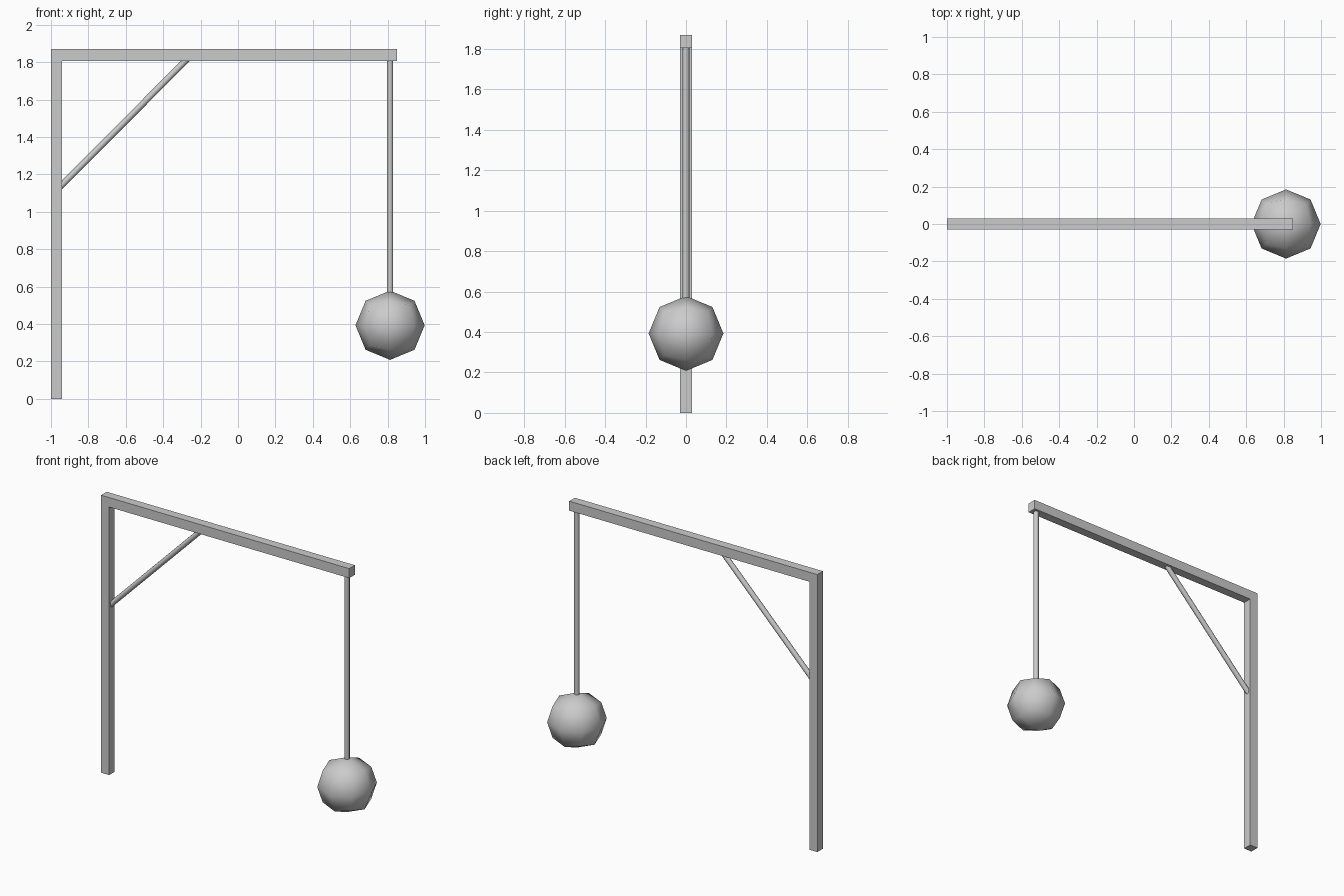
import bpy, bmesh, math
from mathutils import Vector

if "Cube" in bpy.data.objects:
    bpy.data.objects.remove(bpy.data.objects["Cube"])

BALL_CENTER = Vector((0.813, 0, 0.393))
BALL_RADIUS = 0.185


def finish(bm, name):
    bmesh.ops.recalc_face_normals(bm, faces=bm.faces)
    mesh = bpy.data.meshes.new(name)
    bm.to_mesh(mesh)
    bm.free()
    obj = bpy.data.objects.new(name, mesh)
    bpy.context.collection.objects.link(obj)
    return obj


def rod(name, start, end, radius=0.017, sides=8):
    start, end = Vector(start), Vector(end)
    axis = end - start
    bm = bmesh.new()
    bmesh.ops.create_cone(bm, cap_ends=True, segments=sides, radius1=radius,
                          radius2=radius, depth=axis.length)
    obj = finish(bm, name)
    for p in obj.data.polygons:
        p.use_smooth = len(p.vertices) == 4
    for e in obj.data.edges:
        # keep the end rims crisp
        a, b = (obj.data.vertices[i].co.z for i in e.vertices)
        e.use_edge_sharp = abs(a - b) < 1e-5
    obj.location = (start + end) / 2
    obj.rotation_euler = axis.to_track_quat('Z', 'Y').to_euler()
    return obj


# Square-section post and beam as one L-shaped profile
bm = bmesh.new()
outline = [(-1, 0), (-0.94, 0), (-0.94, 1.806), (0.85, 1.806), (0.85, 1.87), (-1, 1.87)]
face = bm.faces.new([bm.verts.new((x, -0.03, z)) for x, z in outline])
ext = bmesh.ops.extrude_face_region(bm, geom=[face])
bmesh.ops.translate(bm, vec=(0, 0.06, 0),
                    verts=[g for g in ext["geom"] if isinstance(g, bmesh.types.BMVert)])
finish(bm, "post_and_beam")

# Diagonal brace and hanging rod
rod("diagonal_brace", (-0.955, 0, 1.129), (-0.268, 0, 1.82))
rod("hanging_rod", (0.813, 0, 0.56), (0.813, 0, 1.815))

# Ball: a once-divided cube pushed out to a sphere
bm = bmesh.new()
bmesh.ops.create_cube(bm, size=2)
bmesh.ops.subdivide_edges(bm, edges=bm.edges[:], cuts=1, use_grid_fill=True)
for v in bm.verts:
    v.co = v.co.normalized() * BALL_RADIUS
for f in bm.faces:
    f.smooth = True
ball = finish(bm, "ball")
ball.location = BALL_CENTER
